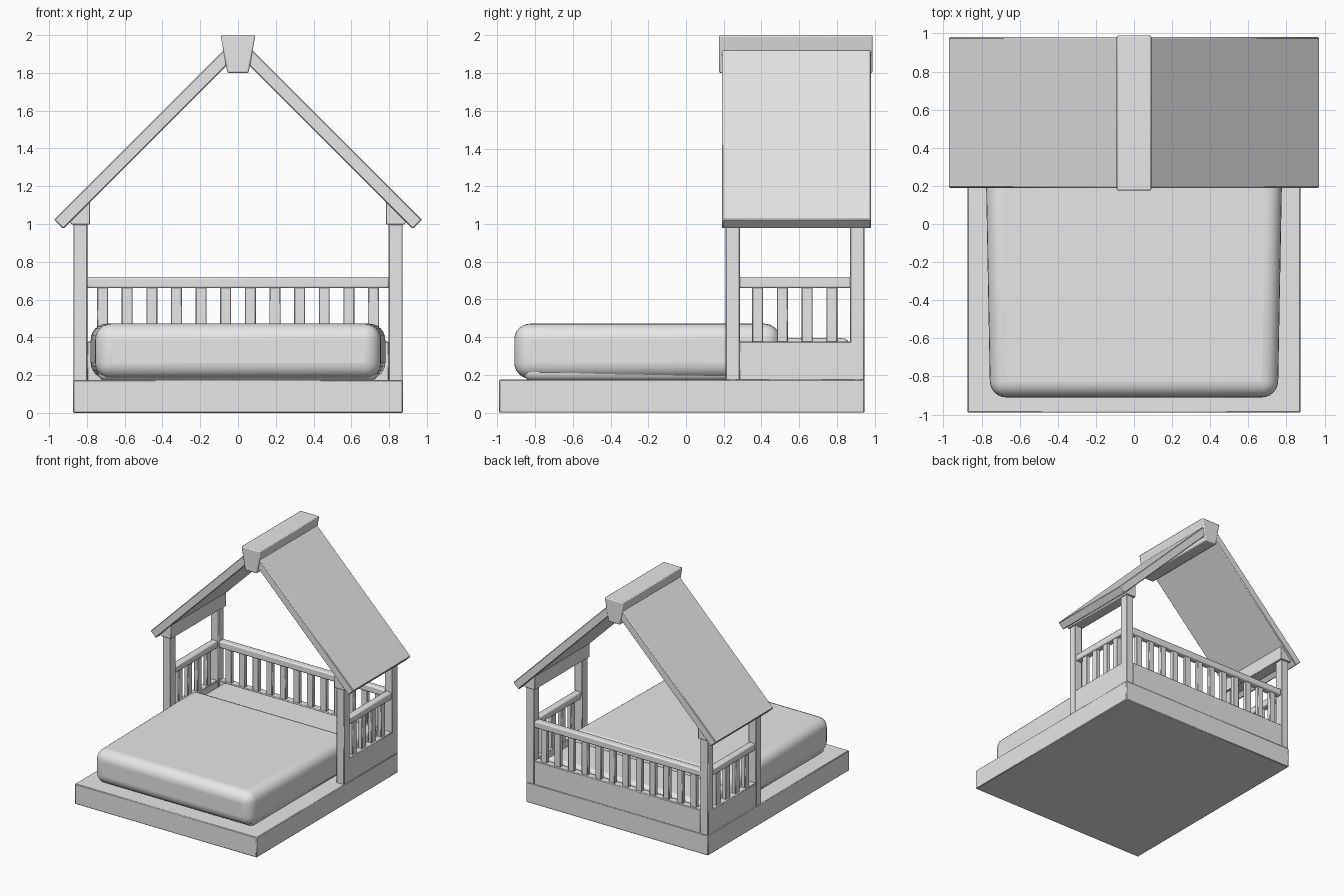
import bpy
import bmesh
from math import radians

if "Cube" in bpy.data.objects:
    bpy.data.objects.remove(bpy.data.objects["Cube"], do_unlink=True)

GREY = (0.8, 0.8, 0.8, 1.0)
mat = bpy.data.materials.new("plain_grey")
mat.use_nodes = True
mat.diffuse_color = GREY
mat.node_tree.nodes["Principled BSDF"].inputs["Base Color"].default_value = GREY


def finish(name, bm, bevel, segments):
    """Turn a bmesh into a bevelled object."""
    bmesh.ops.recalc_face_normals(bm, faces=bm.faces)
    mesh = bpy.data.meshes.new(name)
    bm.to_mesh(mesh)
    bm.free()
    mesh.materials.append(mat)
    ob = bpy.data.objects.new(name, mesh)
    bpy.context.collection.objects.link(ob)
    if bevel:
        mod = ob.modifiers.new("soft_edges", "BEVEL")
        mod.width = bevel
        mod.segments = segments
    bpy.ops.object.select_all(action="DESELECT")
    ob.select_set(True)
    bpy.context.view_layer.objects.active = ob
    bpy.ops.object.shade_smooth_by_angle(angle=radians(35))
    return ob


def prism(name, profile, y0, y1, bevel=0.005, segments=1, flare=1.0):
    """Extrude an x-z profile along y; flare scales the rear end in x."""
    bm = bmesh.new()
    front = [bm.verts.new((x, y0, z)) for x, z in profile]
    back = [bm.verts.new((x * flare, y1, z)) for x, z in profile]
    bm.faces.new(front)
    bm.faces.new(back[::-1])
    n = len(profile)
    for i in range(n):
        j = (i + 1) % n
        bm.faces.new((front[i], front[j], back[j], back[i]))
    return finish(name, bm, bevel, segments)


def box(name, x, y, z, bevel=0.005, segments=1, flare=1.0):
    profile = [(x[0], z[0]), (x[1], z[0]), (x[1], z[1]), (x[0], z[1])]
    return prism(name, profile, y[0], y[1], bevel, segments, flare)


# Platform, mattress and thick cover
box("bed_base", (-0.873, 0.873), (-0.99, 0.945), (0, 0.175))
box("mattress", (-0.74, 0.74), (-0.86, 0.868), (0.17, 0.395), 0.04, 4)
box("blanket", (-0.755, 0.755), (-0.91, 0.5), (0.18, 0.472), 0.085, 6, 1.035)

PANEL, RAIL = (0.17, 0.377), (0.66, 0.72)
SLATS = (0.37, 0.665)

# Back railing
box("back_panel", (-0.8, 0.8), (0.88, 0.943), PANEL)
box("back_rail", (-0.8, 0.8), (0.878, 0.938), RAIL, 0.01, 2)
for i in range(12):
    x = -0.717 + i * 0.1304
    box(f"back_slat_{i + 1}", (x - 0.029, x + 0.029), (0.89, 0.926), SLATS, 0.004)

# Each side: posts, railing, roof support and roof slab
for side, s in (("left", 1), ("right", -1)):
    def across(a, b):
        return tuple(sorted((s * a, s * b)))

    for end, y in (("front", (0.21, 0.285)), ("back", (0.87, 0.945))):
        box(f"{side}_{end}_post", across(0.797, 0.872), y, (0.17, 1.0))
    box(f"{side}_panel", across(0.807, 0.87), (0.28, 0.88), PANEL)
    box(f"{side}_rail", across(0.805, 0.865), (0.28, 0.88), RAIL, 0.01, 2)
    for i in range(4):
        y = 0.38 + i * 0.131
        box(f"{side}_slat_{i + 1}", across(0.817, 0.853),
            (y - 0.029, y + 0.029), SLATS, 0.004)

    support = [(0.784, 0.998), (0.784, 1.125), (0.895, 1.015), (0.88, 0.998)]
    prism(f"{side}_roof_support", [(s * x, z) for x, z in support], 0.2, 0.955, 0.003)

    slab = [(0.975, 1.022), (0.925, 0.974), (0.06, 1.839), (0.06, 1.922), (0.075, 1.922)]
    prism(f"{side}_roof_slab", [(s * x, z) for x, z in slab], 0.19, 0.98, 0.006)

# Ridge cap
prism("ridge_cap", [(-0.056, 1.8), (0.056, 1.8), (0.092, 2.0), (-0.092, 2.0)],
      0.175, 0.988, 0.008, 2)
